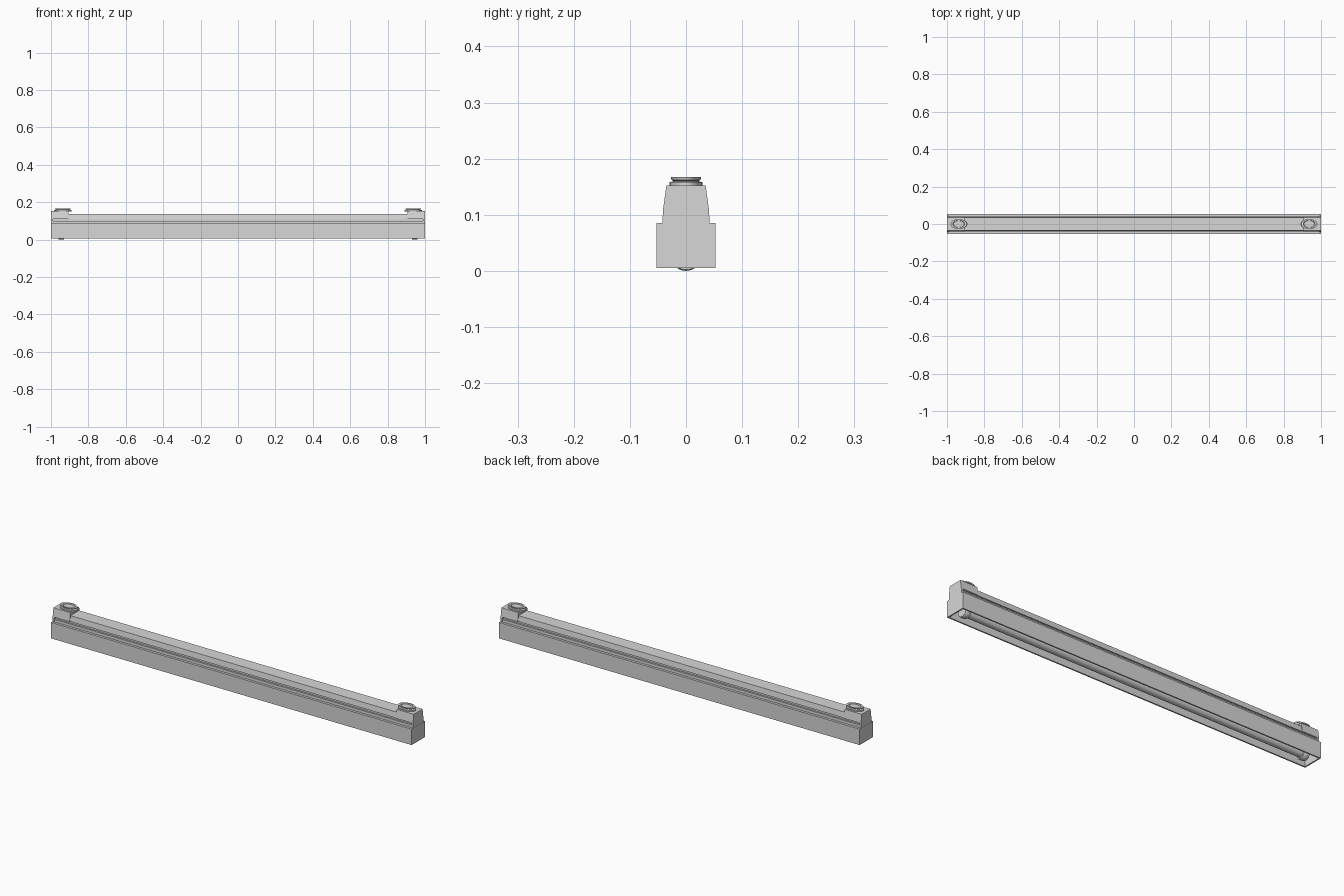
import bpy, bmesh, math

old = bpy.data.objects.get("Cube")
if old:
    bpy.data.objects.remove(old, do_unlink=True)

grey = bpy.data.materials.new("light_grey")
grey.use_nodes = True
grey.diffuse_color = (0.68, 0.68, 0.68, 1)
grey.node_tree.nodes["Principled BSDF"].inputs["Base Color"].default_value = grey.diffuse_color


def finish(name, bm, smooth=False):
    bmesh.ops.recalc_face_normals(bm, faces=bm.faces)
    mesh = bpy.data.meshes.new(name)
    bm.to_mesh(mesh)
    bm.free()
    obj = bpy.data.objects.new(name, mesh)
    bpy.context.collection.objects.link(obj)
    mesh.materials.append(grey)
    if smooth:
        bpy.ops.object.select_all(action='DESELECT')
        obj.select_set(True)
        bpy.context.view_layer.objects.active = obj
        bpy.ops.object.shade_smooth_by_angle(angle=math.radians(35))


def extrude_x(name, half, x0, x1):
    """Mirror a half profile of (y, z) points and extrude it along x."""
    bm = bmesh.new()
    outline = half + [(-y, z) for y, z in reversed(half)]
    a, b = [[bm.verts.new((x, y, z)) for y, z in outline] for x in (x0, x1)]
    bm.faces.new(a)
    bm.faces.new(b)
    for i in range(len(a)):
        j = (i + 1) % len(a)
        bm.faces.new((a[i], a[j], b[j], b[i]))
    finish(name, bm)


def lathe(name, profile, centre, along_x=False, stretch=1, steps=32):
    """Spin a (radius, height) profile round z, or round x."""
    bm = bmesh.new()
    rings = []
    for r, h in profile:
        ring = []
        for i in range(steps):
            a = math.tau * i / steps
            c, s = r * math.cos(a), r * math.sin(a)
            p = (h, c, s) if along_x else (c * stretch, s, h)
            ring.append(bm.verts.new([p[k] + centre[k] for k in range(3)]))
        rings.append(ring)
    for a, b in zip(rings, rings[1:]):
        for i in range(steps):
            j = (i + 1) % steps
            bm.faces.new((a[i], a[j], b[j], b[i]))
    bm.faces.new(rings[0])
    bm.faces.new(rings[-1])
    finish(name, bm, True)


# Downward-open trough with a thin rim
extrude_x("trough", [(0.046, 0.075), (0.046, 0.005), (0.053, 0.005), (0.053, 0.085)], -0.993, 0.993)

# Long housing with a groove along each side
extrude_x("housing", [(0.041, 0.085), (0.041, 0.099), (0.032, 0.099), (0.032, 0.109),
                      (0.038, 0.109), (0.034, 0.137)], -0.994, 0.994)

# Fluorescent tube inside the trough
lathe("lamp_tube", [(0.02, -0.94), (0.02, 0.94)], (0, 0, 0.028), along_x=True)

for side, s in (("right", -1), ("left", 1)):
    # Closing plates of the trough and the housing
    extrude_x(side + "_trough_end", [(0.053, 0.005), (0.053, 0.085)], s * 0.993, s)
    extrude_x(side + "_housing_end", [(0.042, 0.085), (0.041, 0.109), (0.035, 0.152)], s * 0.99, s * 0.999)

    # Raised end block above the groove
    extrude_x(side + "_end_block", [(0.041, 0.109), (0.035, 0.152)], s * 0.905, s * 0.99)

    # Oval mounting foot with a dished top
    lathe(side + "_foot", [(0.029, 0.15), (0.029, 0.158), (0.022, 0.16), (0.026, 0.162),
                           (0.027, 0.167), (0.02, 0.167), (0.018, 0.163)],
          (s * 0.937, 0, 0), stretch=1.6)

    # Lamp holder: socket ring and its bracket
    lathe(side + "_socket", [(0.026, -0.015), (0.028, -0.011), (0.028, 0.011), (0.026, 0.015)],
          (s * 0.945, 0, 0.028), along_x=True)
    extrude_x(side + "_bracket", [(0.02, 0.028), (0.02, 0.075)], s * 0.935, s * 0.955)
